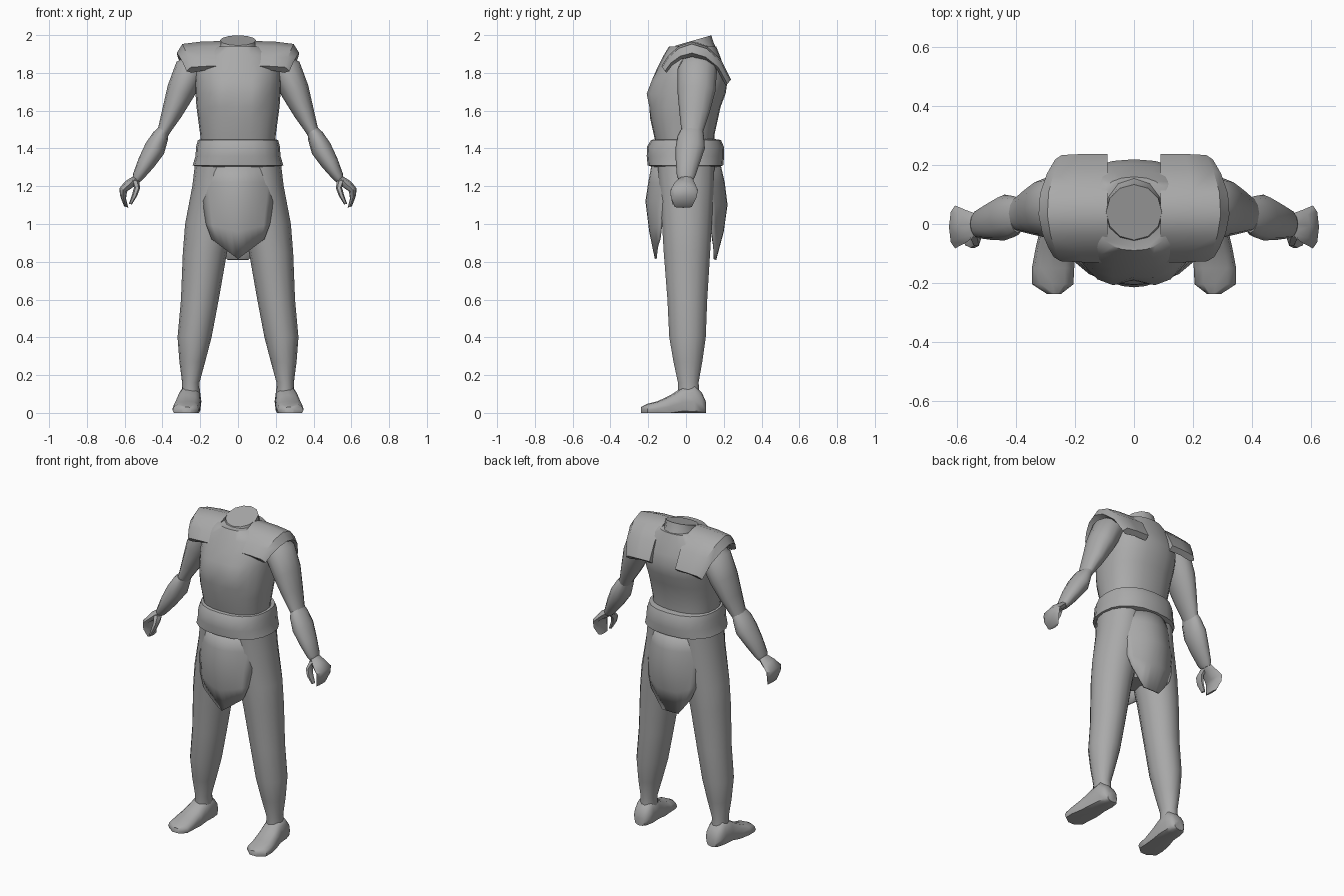
import bpy, bmesh
from math import sin, cos, pi, radians, copysign

cloth_grey = bpy.data.materials.new("plain grey")
cloth_grey.diffuse_color = (0.4, 0.4, 0.4, 1)


def finish(name, bm, mirror=False, thick=0, angle=50):
    """Turn a bmesh into a smooth, optionally mirrored or thickened object."""
    bmesh.ops.recalc_face_normals(bm, faces=bm.faces)
    me = bpy.data.meshes.new(name)
    bm.to_mesh(me)
    bm.free()
    me.materials.append(cloth_grey)
    ob = bpy.data.objects.new(name, me)
    bpy.context.collection.objects.link(ob)
    bpy.ops.object.select_all(action='DESELECT')
    ob.select_set(True)
    bpy.context.view_layer.objects.active = ob
    bpy.ops.object.shade_smooth_by_angle(angle=radians(angle))
    if thick:
        ob.modifiers.new("thickness", 'SOLIDIFY').thickness = thick
    if mirror:
        ob.modifiers.new("mirror", 'MIRROR')
    return ob


def loft(name, rings, n=12, roll=0, pitch=0, power=1.0, mirror=False, floor=None, shape=None):
    """Skin oval rings (cx, cy, cz, rx, ry); roll and pitch tilt their planes."""
    bm = bmesh.new()
    r, p = radians(roll), radians(pitch)
    loops = []
    for cx, cy, cz, rx, ry in rings:
        loop = []
        for i in range(n):
            a = 2 * pi * i / n
            u = rx * copysign(abs(cos(a)) ** power, cos(a))
            v = ry * copysign(abs(sin(a)) ** power, sin(a))
            x, y, z = cx + u * cos(r), cy + v * cos(p), cz + u * sin(r) + v * sin(p)
            if floor is not None:
                z = max(z, floor)
            if shape:
                x, y, z = shape(x, y, z)
            loop.append(bm.verts.new((x, y, z)))
        loops.append(loop)
    for a, b in zip(loops, loops[1:]):
        for i in range(n):
            j = (i + 1) % n
            bm.faces.new((a[i], a[j], b[j], b[i]))
    bm.faces.new(loops[0])
    bm.faces.new(loops[-1])
    return finish(name, bm, mirror)


def sheet(name, rows, closed=False, **kw):
    """Skin a grid of points."""
    bm = bmesh.new()
    vs = [[bm.verts.new(p) for p in row] for row in rows]
    pairs = list(zip(vs, vs[1:])) + ([(vs[-1], vs[0])] if closed else [])
    for a, b in pairs:
        for i in range(len(a) - 1):
            bm.faces.new((a[i], a[i + 1], b[i + 1], b[i]))
    if closed:
        bm.faces.new([r[0] for r in vs])
        bm.faces.new([r[-1] for r in vs])
    return finish(name, bm, **kw)


def chest(x, y, z):
    """Swell the chest muscles and crease the middle of the front."""
    if y < 0:
        d = ((abs(x) - 0.09) / 0.06) ** 2 + ((z - 1.69) / 0.06) ** 2
        y -= 0.025 * max(0, 1 - d / 2)
    return x, y, z


# Torso, neck and belt
loft("torso", [(0, 0.0, 1.38, 0.195, 0.15), (0, -0.01, 1.47, 0.2, 0.16),
               (0, -0.01, 1.56, 0.212, 0.18), (0, -0.005, 1.62, 0.22, 0.188),
               (0, 0.01, 1.69, 0.225, 0.2), (0, 0.02, 1.76, 0.228, 0.2),
               (0, 0.025, 1.82, 0.225, 0.18), (0, 0.03, 1.89, 0.2, 0.15),
               (0, 0.035, 1.94, 0.13, 0.125)], n=24, power=0.85, shape=chest)
loft("neck", [(0, 0.03, 1.88, 0.12, 0.14), (0, 0.035, 1.93, 0.098, 0.115),
              (0, 0.04, 1.972, 0.095, 0.098)], n=12, pitch=16)
loft("belt", [(0, 0, 1.30, 0.2, 0.165), (0, -0.003, 1.31, 0.24, 0.2),
              (0, -0.003, 1.36, 0.225, 0.205), (0, -0.003, 1.41, 0.222, 0.203),
              (0, 0, 1.445, 0.212, 0.185), (0, 0, 1.45, 0.18, 0.15)], n=20, power=0.85)

# Trousers
loft("hips", [(0, 0, 1.36, 0.215, 0.165), (0, 0, 1.2, 0.21, 0.15),
              (0, 0, 1.05, 0.17, 0.125), (0, 0, 0.92, 0.08, 0.08)], n=16)
loft("leg", [(0.11, 0, 1.34, 0.115, 0.155), (0.12, 0.003, 1.2, 0.122, 0.148),
             (0.15, 0.005, 1.0, 0.13, 0.135), (0.175, 0.005, 0.85, 0.117, 0.126),
             (0.202, 0.007, 0.6, 0.1, 0.108), (0.23, 0.008, 0.4, 0.09, 0.099),
             (0.242, 0.01, 0.27, 0.068, 0.078), (0.25, 0.012, 0.16, 0.046, 0.056),
             (0.25, 0.015, 0.08, 0.05, 0.06)], n=14, mirror=True)

# Feet, skinned from heel to toe
loft("foot", [(0.252, 0.105, 0.03, 0.035, 0.03), (0.252, 0.085, 0.045, 0.053, 0.06),
              (0.254, 0.045, 0.06, 0.06, 0.09), (0.258, -0.02, 0.055, 0.062, 0.08),
              (0.266, -0.08, 0.035, 0.068, 0.06), (0.275, -0.15, 0.022, 0.072, 0.04),
              (0.276, -0.205, 0.015, 0.07, 0.033), (0.272, -0.237, 0.01, 0.025, 0.022)],
     n=12, pitch=90, power=0.8, floor=0, mirror=True)

# Arms
loft("upper_arm", [(0.19, 0.06, 1.87, 0.07, 0.08), (0.25, 0.06, 1.82, 0.085, 0.105),
                   (0.305, 0.055, 1.7, 0.075, 0.1), (0.35, 0.045, 1.59, 0.055, 0.08),
                   (0.39, 0.035, 1.5, 0.035, 0.06), (0.41, 0.03, 1.46, 0.032, 0.05)],
     n=12, roll=27, mirror=True)
loft("forearm", [(0.395, 0.03, 1.495, 0.03, 0.06), (0.41, 0.025, 1.465, 0.044, 0.07),
                 (0.44, 0.022, 1.4, 0.056, 0.078), (0.485, 0.01, 1.325, 0.047, 0.064),
                 (0.53, 0.0, 1.25, 0.03, 0.048), (0.54, 0, 1.23, 0.02, 0.035)],
     n=12, roll=30, mirror=True)

# Hands: palm curling into fingers, with a separate thumb
loft("fingers", [(0.535, 0, 1.245, 0.022, 0.034), (0.57, -0.008, 1.215, 0.03, 0.055),
                 (0.608, -0.01, 1.18, 0.022, 0.073), (0.608, -0.012, 1.14, 0.016, 0.068),
                 (0.592, -0.015, 1.09, 0.012, 0.045)], n=8, roll=20, mirror=True)
loft("thumb", [(0.545, -0.02, 1.23, 0.024, 0.03), (0.535, -0.05, 1.19, 0.016, 0.028),
               (0.548, -0.06, 1.15, 0.014, 0.024), (0.57, -0.06, 1.105, 0.008, 0.014)],
     n=6, roll=10, mirror=True)

# Shoulder pads: an arch from chest to back, swept outward to a lowered rim
arch = [(-0.13, 1.835), (-0.095, 1.89), (-0.04, 1.94), (0.03, 1.965),
        (0.11, 1.94), (0.185, 1.87), (0.238, 1.765)]
columns = [(0.09, 0.004, 1.0), (0.2, 0.0, 1.0), (0.295, -0.012, 0.98),
           (0.325, -0.06, 0.9), (0.29, -0.08, 0.85), (0.2, -0.05, 0.85), (0.09, -0.05, 0.85)]
pad = []
for x, dz, k in columns:
    row = []
    for y, z in arch:
        end = ((y - 0.05) / 0.185) ** 2
        xx = x - 0.055 * end * max(0, (x - 0.09) / 0.235)
        row.append((xx, 0.05 + (y - 0.05) * k, z + dz * (1 - 0.6 * min(1, end))))
    pad.append(row)
sheet("shoulder_pad", pad, closed=True, mirror=True, angle=40)


def apron(name, rows, blunt):
    """Hanging cloth panel; rows are (centre z, edge z, half width, centre y, edge y)."""
    us = [i / 5 for i in range(-5, 6)]
    grid = [[(u * w, yc + (ye - yc) * u * u, ze + (zc - ze) * min(1, (1 - abs(u)) * blunt))
             for u in us] for zc, ze, w, yc, ye in rows]
    sheet(name, grid, thick=0.012)


# Cloth panels front and back
apron("front_apron", [(1.33, 1.33, 0.215, -0.18, -0.05), (1.22, 1.22, 0.2, -0.2, -0.09),
                      (1.12, 1.12, 0.188, -0.215, -0.12), (0.96, 1.0, 0.17, -0.195, -0.135),
                      (0.815, 0.92, 0.14, -0.165, -0.145)], 1.0)
apron("back_apron", [(1.33, 1.33, 0.215, 0.18, 0.05), (1.22, 1.22, 0.2, 0.205, 0.09),
                     (1.1, 1.1, 0.188, 0.22, 0.12), (0.96, 1.0, 0.17, 0.2, 0.135),
                     (0.81, 0.92, 0.14, 0.16, 0.15)], 1.7)
